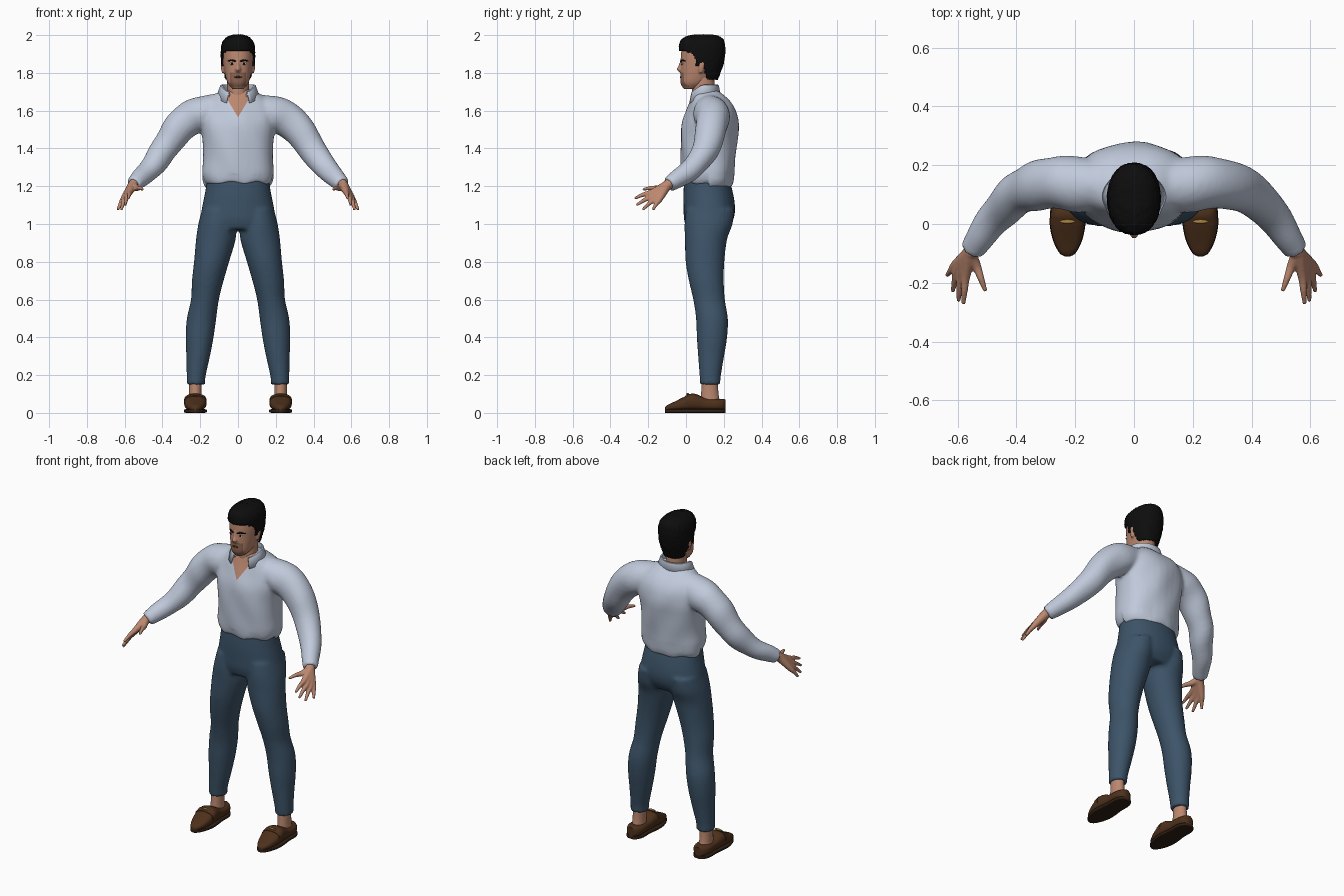
import bpy, bmesh, math, random
from mathutils import Vector
from mathutils.bvhtree import BVHTree

random.seed(4)
if "Cube" in bpy.data.objects:
    bpy.data.objects.remove(bpy.data.objects["Cube"], do_unlink=True)


def material(name, r, g, b):
    m = bpy.data.materials.new(name)
    m.use_nodes = True
    m.diffuse_color = (r, g, b, 1)
    bsdf = next(n for n in m.node_tree.nodes if n.type == 'BSDF_PRINCIPLED')
    bsdf.inputs["Base Color"].default_value = (r, g, b, 1)
    return m


SHIRT = material("pale_blue_cotton", .53, .59, .71)
PANTS = material("navy_cloth", .046, .088, .14)
SKIN = material("skin", .5, .245, .16)
STUBBLE = material("stubble_skin", .27, .13, .085)
HAIR = material("black_hair", .004, .004, .004)
LEATHER = material("brown_leather", .075, .03, .011)
SOLE = material("dark_sole", .03, .014, .007)
GOLD = material("gold_metal", .4, .22, .05)
WHITE = material("eye_white", .6, .55, .5)


def spline(a, b, c, d, t):
    return .5 * (2 * b + (c - a) * t + (2 * a - 5 * b + 4 * c - d) * t ** 2
                 + (3 * b - a - 3 * c + d) * t ** 3)


def loft(bm, rings, n=32, p=2, steps=4):
    """Skin smooth superellipse sections; a ring is (centre, half axis, half axis)."""
    rings = [[Vector(v) for v in r] for r in rings]
    last, dense = len(rings) - 1, []
    for i in range(last):
        four = [rings[min(max(i + k, 0), last)] for k in (-1, 0, 1, 2)]
        for s in range(steps):
            dense.append([spline(*(f[j] for f in four), s / steps) for j in range(3)])
    dense.append(rings[-1])
    loops = []
    for c, u, v in dense:
        loop = []
        for k in range(n):
            a = 2 * math.pi * k / n
            x, y = (math.copysign(abs(w) ** (2 / p), w) for w in (math.cos(a), math.sin(a)))
            loop.append(bm.verts.new(c + u * x + v * y))
        loops.append(loop)
    for lo, hi in zip(loops, loops[1:]):
        for k in range(n):
            bm.faces.new((lo[k], lo[(k + 1) % n], hi[(k + 1) % n], hi[k]))
    bm.faces.new(loops[0][::-1])
    bm.faces.new(loops[-1])
    bmesh.ops.recalc_face_normals(bm, faces=bm.faces)


def level(z, rx, y0, y1, cx=0):
    """Horizontal section from its height, half width and y range."""
    return (cx, (y0 + y1) / 2, z), (rx, 0, 0), (0, (y1 - y0) / 2, 0)


def tube(bm, path, n=16):
    """Round limb along (x, y, z, radius) points."""
    pts, rings = [Vector(q[:3]) for q in path], []
    for i, q in enumerate(pts):
        d = (pts[min(i + 1, len(pts) - 1)] - pts[max(i - 1, 0)]).normalized()
        u = d.cross(Vector((0, 0, 1))).normalized()
        rings.append((q, u * path[i][3], u.cross(d) * path[i][3]))
    loft(bm, rings, n)


def finish(name, bm, mats, voxel=0, smooth=3):
    """Make the object; with a voxel size, fuse overlapping lofts into one skin."""
    me = bpy.data.meshes.new(name)
    bm.to_mesh(me)
    bm.free()
    ob = bpy.data.objects.new(name, me)
    bpy.context.collection.objects.link(ob)
    if voxel:
        mod = ob.modifiers.new("fuse", 'REMESH')
        mod.mode, mod.voxel_size = 'VOXEL', voxel
        mod = ob.modifiers.new("soften", 'SMOOTH')
        mod.factor, mod.iterations = .5, smooth
        dg = bpy.context.evaluated_depsgraph_get()
        ob.data = bpy.data.meshes.new_from_object(ob.evaluated_get(dg))
        ob.modifiers.clear()
        ob.data.name = name
    ob.data.materials.clear()
    for m in mats:
        ob.data.materials.append(m)
    ob.data.shade_smooth()
    if not voxel:
        ob.data.set_sharp_from_angle(angle=math.radians(40))
    return ob


def ellipsoid(name, centre, size, mat):
    bm = bmesh.new()
    bmesh.ops.create_uvsphere(bm, u_segments=16, v_segments=8, radius=1)
    bmesh.ops.scale(bm, vec=size, verts=bm.verts)
    bmesh.ops.translate(bm, vec=centre, verts=bm.verts)
    return finish(name, bm, [mat])


# Shirt: torso and both sleeves fused
bm = bmesh.new()
loft(bm, [level(*r) for r in (
    (1.215, .168, -.012, .24), (1.26, .186, -.022, .252), (1.34, .184, -.026, .26),
    (1.45, .188, -.027, .272), (1.53, .195, -.02, .278), (1.6, .19, .004, .265),
    (1.65, .165, .022, .235), (1.69, .115, .035, .19), (1.71, .075, .045, .16))], p=2.3)
for s in (-1, 1):
    tube(bm, [(s * .08, .125, 1.61, .08), (s * .19, .135, 1.585, .093), (s * .26, .14, 1.555, .092),
              (s * .33, .128, 1.485, .083), (s * .4, .1, 1.385, .072), (s * .47, .027, 1.288, .06),
              (s * .525, -.05, 1.235, .048), (s * .553, -.09, 1.208, .042)], 24)
shirt = finish("shirt", bm, [SHIRT, SKIN], .011, 5)

# Soft folds, a dropped back hem, and the open neck cut as a crisp V
bm = bmesh.new()
bm.from_mesh(shirt.data)
bm.normal_update()
for v in bm.verts:
    x, y, z = v.co
    v.co += v.normal * .004 * math.sin(34 * x + 9 * z) * math.sin(13 * z + 5 * y)
    if z < 1.26 and abs(x) < .22:
        v.co.z -= (.022 if y > .12 else 0) + .006 * math.sin(45 * x + 20 * y)
for s in (-1, 1):
    bmesh.ops.bisect_plane(bm, geom=bm.verts[:] + bm.edges[:] + bm.faces[:],
                           plane_co=(0, 0, 1.565), plane_no=(s, 0, -.6))
for f in bm.faces:
    c = f.calc_center_median()
    f.material_index = int(c.y < .09 and abs(c.x) < .6 * (c.z - 1.565))
    f.smooth = True
bm.to_mesh(shirt.data)
bm.free()

# Collar: stand, fold and fall around the neck, open at the front
bm = bmesh.new()
rows, count = [], 36
for k in range(count + 1):
    t = math.radians(32 + 296 * k / count)
    front = max(0, math.cos(t)) ** 1.5
    rows.append([bm.verts.new((math.sin(t) * rx, .095 - math.cos(t) * ry, z)) for rx, ry, z in (
        (.072, .066, 1.67 - .04 * front), (.084, .072, 1.738 - .05 * front),
        (.093, .078, 1.736 - .05 * front), (.116, .092, 1.672 - .04 * front))])
for a, b in zip(rows, rows[1:]):
    for j in range(3):
        bm.faces.new((a[j], a[j + 1], b[j + 1], b[j]))
collar = finish("collar", bm, [SHIRT])
collar.modifiers.new("cloth", 'SOLIDIFY').thickness = .006

# Trousers: hips and both legs fused
bm = bmesh.new()
loft(bm, [level(*r) for r in (
    (1.25, .16, -.008, .225), (1.16, .176, -.014, .25), (1.08, .192, -.013, .26),
    (1.02, .2, -.01, .25), (.97, .195, .005, .22))], p=2.2)
for s in (-1, 1):
    loft(bm, [level(*r, s * cx) for cx, *r in (
        (.105, 1.08, .085, .0, .255), (.11, 1.0, .1, -.008, .247), (.117, .92, .105, -.006, .218),
        (.14, .8, .093, -.002, .203), (.16, .7, .084, .015, .2), (.175, .6, .074, .038, .206),
        (.193, .5, .078, .053, .222), (.203, .4, .074, .057, .218), (.211, .3, .063, .064, .202),
        (.222, .19, .05, .072, .184), (.223, .15, .051, .074, .183))])
finish("trousers", bm, [PANTS], .011, 4)

# Head with nose and ears
bm = bmesh.new()
loft(bm, [level(*r) for r in (
    (1.715, .03, -.012, .06), (1.745, .054, -.029, .11), (1.79, .068, -.028, .15),
    (1.84, .077, -.027, .18), (1.89, .081, -.027, .192), (1.94, .077, -.018, .19),
    (1.98, .05, .02, .16))], p=2.2)
loft(bm, [level(*r) for r in ((1.872, .008, -.03, .01), (1.84, .011, -.04, .01),
                              (1.818, .018, -.05, .01), (1.803, .012, -.033, .01))], 16)
for s in (-1, 1):
    loft(bm, [level(*r, s * .078) for r in (
        (1.8, .008, .07, .088), (1.83, .013, .066, .1), (1.86, .012, .068, .103))], 16)
head = finish("head", bm, [SKIN, STUBBLE], .006, 3)
for f in head.data.polygons:
    c = f.center
    f.material_index = int(c.y < .02 and 1.728 < c.z < 1.803 and abs(c.x) < .042)

# Neck
bm = bmesh.new()
loft(bm, [level(1.62, .07, .04, .16), level(1.69, .058, .032, .155), level(1.78, .058, .035, .15)])
finish("neck", bm, [SKIN])

# Face details seated on the head surface
tree = BVHTree.FromPolygons([v.co for v in head.data.vertices],
                            [p.vertices[:] for p in head.data.polygons])


def on_face(x, z):
    return tree.ray_cast(Vector((x, -1, z)), Vector((0, 1, 0)))[0]


for s, side in ((-1, "right"), (1, "left")):
    ellipsoid(side + "_eye", on_face(s * .032, 1.848), (.013, .004, .006), WHITE)
    ellipsoid(side + "_iris", on_face(s * .032, 1.848) - Vector((0, .002, 0)), (.006, .004, .006), HAIR)
    bm = bmesh.new()
    tube(bm, [(*on_face(s * x, z), r) for x, z, r in (
        (.012, 1.86, .004), (.032, 1.867, .005), (.054, 1.862, .003))], 8)
    finish(side + "_eyebrow", bm, [HAIR])
ellipsoid("mouth", on_face(0, 1.778), (.022, .004, .005), LEATHER)

# Hair: shaggy cap trimmed along a hairline running front to back
HAIRLINE = [(-.1, 1.925), (.02, 1.91), (.045, 1.89), (.055, 1.84), (.09, 1.84), (.115, 1.765), (.3, 1.765)]


def hairline(y):
    for (y0, z0), (y1, z1) in zip(HAIRLINE, HAIRLINE[1:]):
        if y <= y1:
            return z0 + (z1 - z0) * (y - y0) / (y1 - y0)


bm = bmesh.new()
loft(bm, [level(*r) for r in (
    (1.75, .062, .03, .165), (1.8, .078, -.01, .182), (1.84, .087, -.032, .197),
    (1.9, .091, -.035, .207), (1.95, .087, -.037, .207), (1.98, .07, -.022, .196),
    (1.997, .045, .015, .168), (2.003, .02, .05, .13))], p=2.2)
hair = finish("hair", bm, [HAIR], .008, 2)
bm = bmesh.new()
bm.from_mesh(hair.data)
bmesh.ops.delete(bm, context='FACES', geom=[
    f for f in bm.faces if f.calc_center_median().z < hairline(f.calc_center_median().y)])
for v in bm.verts:
    v.co += v.normal * random.uniform(-.002, .002)
bm.to_mesh(hair.data)
bm.free()
mod = hair.modifiers.new("thickness", 'SOLIDIFY')
mod.thickness, mod.offset = .008, -1

# Hands: five fingers fanning from the wrist; feet: ankle, loafer, sole and buckle
FINGERS = [((.535, -.145, 1.19), (.505, -.228, 1.183)), ((.573, -.18, 1.168), (.58, -.272, 1.135)),
           ((.588, -.17, 1.15), (.597, -.262, 1.1)), ((.6, -.155, 1.138), (.617, -.23, 1.075)),
           ((.608, -.14, 1.13), (.636, -.175, 1.075))]
SHOE = [(-.11, .008, .03), (-.098, .026, .042), (-.06, .046, .06), (-.01, .058, .085),
        (.03, .058, .102), (.06, .055, .097), (.1, .05, .08), (.16, .05, .075),
        (.195, .038, .074), (.21, .018, .07)]


def shoe_ring(cx, y, w, top, low):
    return (cx, y, (top + low) / 2), (w, 0, 0), (0, 0, (top - low) / 2)


for s, side in ((-1, "right"), (1, "left")):
    bm = bmesh.new()
    for (kx, ky, kz), (tx, ty, tz) in FINGERS:
        tube(bm, [(s * .54, -.07, 1.225, .026), (s * .558, -.1, 1.205, .026),
                  (s * kx, ky, kz, .016), (s * (kx + tx) / 2, (ky + ty) / 2, (kz + tz) / 2 + .004, .0115),
                  (s * tx, ty, tz, .007)])
    finish(side + "_hand", bm, [SKIN], .005, 2)

    cx = s * .226
    bm = bmesh.new()
    loft(bm, [level(.04, .036, .075, .185, cx), level(.1, .034, .08, .172, cx),
              level(.2, .034, .085, .168, cx)])
    finish(side + "_ankle", bm, [SKIN])
    bm = bmesh.new()
    loft(bm, [shoe_ring(cx, y, w, top, .012) for y, w, top in SHOE], p=2.6)
    finish(side + "_shoe", bm, [LEATHER])
    bm = bmesh.new()
    loft(bm, [shoe_ring(cx, y, w + .002, .02, 0) for y, w, top in SHOE], p=6)
    finish(side + "_sole", bm, [SOLE])
    bm = bmesh.new()
    loft(bm, [shoe_ring(cx, y, .06, top, .02) for y, top in ((-.005, .09), (.022, .102))], p=2.6)
    finish(side + "_strap", bm, [LEATHER])
    ellipsoid(side + "_buckle", (cx, .008, .1), (.026, .007, .005), GOLD)
